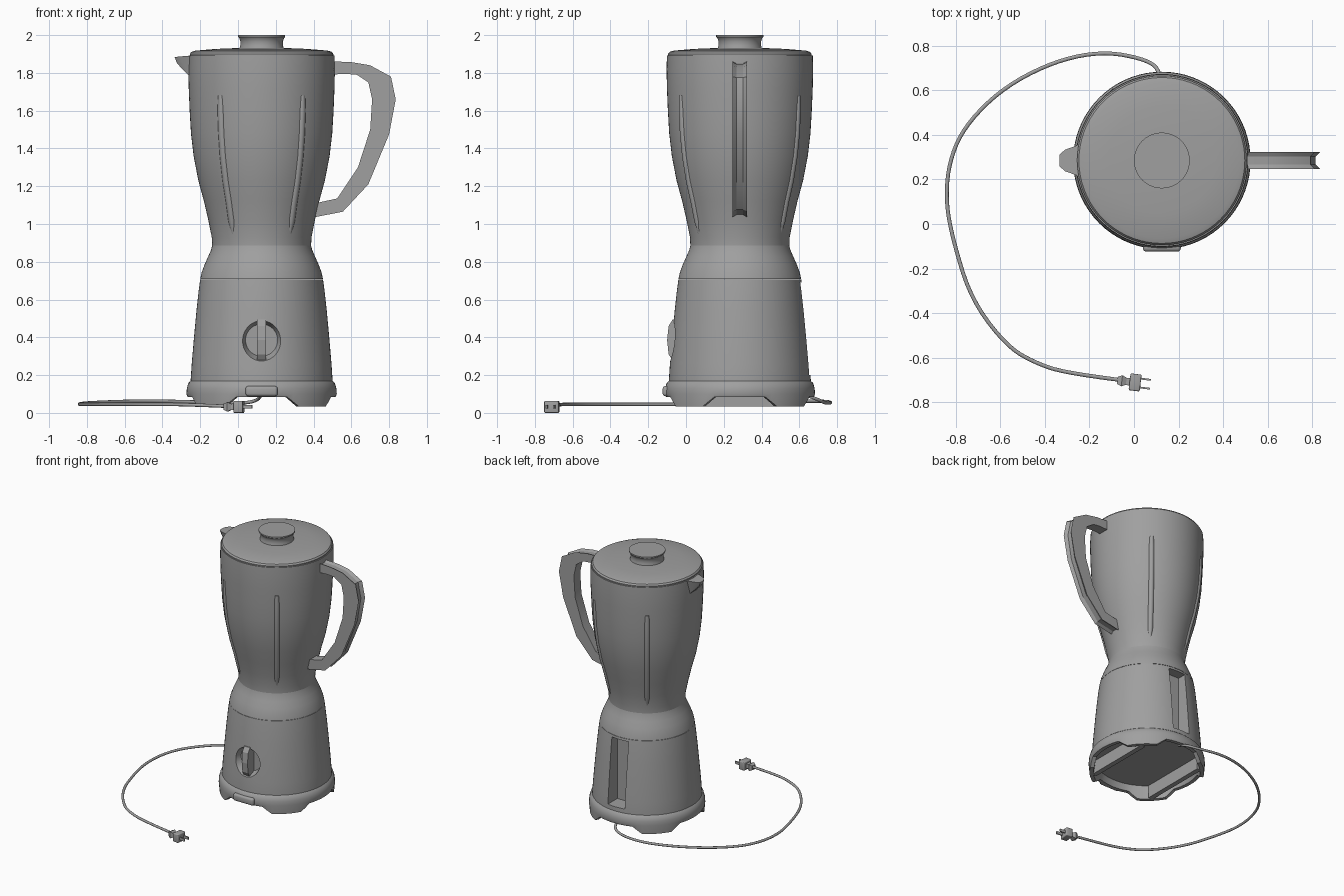
import bpy, bmesh, math
from mathutils import Vector

if "Cube" in bpy.data.objects:
    bpy.data.objects.remove(bpy.data.objects["Cube"])

CX, CY = 0.125, 0.285      # vertical axis of the appliance
SEG = 72

grey = bpy.data.materials.new("plain_grey")
grey.use_nodes = True
grey.diffuse_color = (0.35, 0.35, 0.35, 1)
grey.node_tree.nodes["Principled BSDF"].inputs["Base Color"].default_value = (0.35, 0.35, 0.35, 1)


def finish(name, bm, smooth=30):
    bmesh.ops.recalc_face_normals(bm, faces=bm.faces)
    me = bpy.data.meshes.new(name)
    bm.to_mesh(me)
    bm.free()
    ob = bpy.data.objects.new(name, me)
    bpy.context.collection.objects.link(ob)
    me.materials.append(grey)
    if smooth:
        select(ob)
        bpy.ops.object.shade_smooth_by_angle(angle=math.radians(smooth))
    return ob


def select(ob):
    bpy.ops.object.select_all(action='DESELECT')
    ob.select_set(True)
    bpy.context.view_layer.objects.active = ob


def loft(name, rings, smooth=30):
    """Skin closed rings of points and cap both ends."""
    bm = bmesh.new()
    loops = [[bm.verts.new(p) for p in ring] for ring in rings]
    for a, b in zip(loops, loops[1:]):
        for i in range(len(a)):
            j = (i + 1) % len(a)
            bm.faces.new((a[i], a[j], b[j], b[i]))
    bm.faces.new(loops[0])
    bm.faces.new(loops[-1])
    return finish(name, bm, smooth)


def circle(r, z, drop=None):
    ring = []
    for i in range(SEG):
        a = 2 * math.pi * i / SEG
        ring.append((CX + r * math.cos(a), CY + r * math.sin(a), z - (drop(a) if drop else 0)))
    return ring


def lathe(name, profile, smooth=30):
    return loft(name, [circle(r, z) for r, z in profile], smooth)


def box(name, lo, hi, bevel=0.0):
    bm = bmesh.new()
    bmesh.ops.create_cube(bm, size=1)
    for v in bm.verts:
        v.co = [(l + h) / 2 + c * (h - l) for l, h, c in zip(lo, hi, v.co)]
    if bevel:
        bmesh.ops.bevel(bm, geom=bm.edges[:], offset=bevel, segments=3, affect='EDGES', profile=0.5)
    return finish(name, bm)


def tube(name, points, radii, bevel, kind='NURBS'):
    cu = bpy.data.curves.new(name, 'CURVE')
    cu.dimensions = '3D'
    cu.bevel_depth = bevel
    cu.bevel_resolution = 3
    cu.use_fill_caps = True
    sp = cu.splines.new(kind)
    sp.points.add(len(points) - 1)
    for p, co, r in zip(sp.points, points, radii):
        p.co = (*co, 1)
        p.radius = r
    if kind == 'NURBS':
        sp.use_endpoint_u = True
        sp.order_u = 3
        sp.resolution_u = 5
    cu.materials.append(grey)
    ob = bpy.data.objects.new(name, cu)
    bpy.context.collection.objects.link(ob)
    select(ob)
    bpy.ops.object.convert(target='MESH')
    bpy.ops.object.shade_smooth_by_angle(angle=math.radians(40))


def cut(ob, cutter):
    mod = ob.modifiers.new("cut", 'BOOLEAN')
    mod.operation = 'DIFFERENCE'
    mod.solver = 'EXACT'
    mod.object = cutter
    cutter.hide_render = True
    select(ob)
    bpy.ops.object.modifier_apply(modifier=mod.name)
    bpy.data.objects.remove(cutter)


# Motor housing with a dial recess in front and a cord slot at the back
housing = lathe("motor_housing", [(0.376, 0.13), (0.376, 0.17), (0.370, 0.26), (0.358, 0.4),
                                  (0.345, 0.54), (0.333, 0.65), (0.325, 0.707)])
dial_cutter = loft("dial_cutter", [
    [(CX + r * math.cos(t * math.pi / 20), y, 0.385 + r * math.sin(t * math.pi / 20)) for t in range(40)]
    for r, y in ((0.125, -0.12), (0.085, -0.02))], 0)
cut(housing, dial_cutter)
cut(housing, box("slot_cutter", (CX - 0.07, 0.54, 0.2), (CX + 0.07, 0.8, 0.69)))
select(housing)
bpy.ops.object.shade_smooth_by_angle(angle=math.radians(30))

# Dial grip
grip = [(-0.015, 0.275), (-0.07, 0.275), (-0.092, 0.31), (-0.1, 0.385),
        (-0.092, 0.46), (-0.07, 0.495), (-0.015, 0.495)]
loft("dial_grip", [[(x, y, z) for y, z in grip] for x in (CX - 0.024, CX + 0.024)], 0)


# Base skirt whose lower edge drops into four feet on the diagonals
def foot_drop(a):
    off = abs((a % (math.pi / 2)) - math.pi / 4)
    t = (math.radians(25) - off) / math.radians(10)
    return 0.05 * min(1, max(0, t))


loft("base_skirt", [circle(0.35, 0.13), circle(0.365, 0.085, foot_drop), circle(0.392, 0.085, foot_drop),
                    circle(0.398, 0.1), circle(0.396, 0.13), circle(0.388, 0.158),
                    circle(0.374, 0.171)], 35)

# Runners under the base
for side, label in ((-1, "right"), (1, "left")):
    x = CX + side * 0.25
    box(label + "_runner", (x - 0.018, CY - 0.26, 0.035), (x + 0.018, CY + 0.26, 0.14))

# Plain front plate
box("front_plate", (CX - 0.085, -0.124, 0.088), (CX + 0.085, -0.08, 0.142), 0.015)

# Jar with its flared collar
jar = [(0.262, 0.885), (0.264, 0.93), (0.282, 1.02), (0.305, 1.12), (0.335, 1.23), (0.36, 1.36),
       (0.374, 1.48), (0.381, 1.6), (0.386, 1.72), (0.388, 1.82), (0.386, 1.892)]
lathe("jar_collar", [(0.325, 0.709), (0.317, 0.745), (0.302, 0.785), (0.282, 0.83), (0.268, 0.862), (0.262, 0.885)])
lathe("jar", jar)

# Four raised ribs that follow the jar wall
for n, deg in enumerate((55, 125, 235, 305)):
    a = math.radians(deg)
    path = [((r - 0.011) * math.cos(a) + CX, (r - 0.011) * math.sin(a) + CY, z) for r, z in jar[1:8]]
    path.append(((0.384 - 0.011) * math.cos(a) + CX, (0.384 - 0.011) * math.sin(a) + CY, 1.68))
    tube(f"jar_rib_{n + 1}", path, [0.4] + [1] * 6 + [0.8], 0.021, 'POLY')

# Lid and its cap
lathe("lid", [(0.38, 1.885), (0.38, 1.9), (0.372, 1.911), (0.35, 1.918), (0.24, 1.927), (0.12, 1.932)])
lathe("lid_cap", [(0.118, 1.925), (0.113, 1.945), (0.112, 1.965), (0.118, 1.983), (0.125, 1.991), (0.125, 2.0)])

# Pouring spout
bm = bmesh.new()
for x, w, z in ((-0.22, 0.08, 1.893), (-0.31, 0.048, 1.887), (-0.335, 0.025, 1.883),
                (-0.325, 0.02, 1.855), (-0.3, 0.03, 1.825), (-0.25, 0.04, 1.775), (-0.2, 0.05, 1.775)):
    for s in (-1, 1):
        bm.verts.new((x, CY + s * w, z))
bmesh.ops.convex_hull(bm, input=bm.verts)
finish("spout", bm)

# Handle with a shallow channel along its outer face
outer = [(0.47, 1.862), (0.6, 1.857), (0.7, 1.84), (0.81, 1.78), (0.835, 1.66), (0.80, 1.475),
         (0.69, 1.21), (0.555, 1.065), (0.40, 1.035)]
inner = [(0.47, 1.79), (0.57, 1.795), (0.63, 1.79), (0.69, 1.75), (0.71, 1.66), (0.70, 1.5),
         (0.635, 1.3), (0.525, 1.135), (0.40, 1.108)]
sections = []
for o, i in zip(outer, inner):
    o, i = Vector((o[0], CY, o[1])), Vector((i[0], CY, i[1]))
    w = Vector((0, 0.038, 0))
    sections.append([i - w, i + w, o + w, o.lerp(i, 0.16) + w * 0.45, o.lerp(i, 0.16) - w * 0.45, o - w])
loft("handle", sections, 25)

# Power cord
cord = [(0.12, 0.62, 0.1), (0.12, 0.69, 0.075), (0.05, 0.74, 0.05), (-0.14, 0.775, 0.055), (-0.36, 0.73, 0.062),
        (-0.59, 0.61, 0.062), (-0.76, 0.44, 0.055), (-0.83, 0.28, 0.05), (-0.845, 0.1, 0.045), (-0.81, -0.08, 0.045),
        (-0.73, -0.34, 0.045), (-0.57, -0.55, 0.045), (-0.44, -0.625, 0.045), (-0.3, -0.67, 0.045),
        (-0.06, -0.7, 0.035)]
tube("power_cord", cord, [1] * len(cord), 0.009)


# Plug, tilted slightly about its centre
def tilt(ob):
    ob.rotation_euler.z = math.radians(-7)
    ob.location = (0, -0.71, 0)


tilt(loft("plug_neck", [[(x, h * a, 0.032 + h * b) for a, b in ((-1, -1), (1, -1), (1, 1), (-1, 1))]
                        for x, h in ((-0.075, 0.016), (-0.055, 0.025), (-0.035, 0.016), (-0.015, 0.018))], 0))
tilt(box("plug_body", (-0.02, -0.038, 0.0), (0.03, 0.038, 0.064), 0.006))
for s in (-1, 1):
    tilt(box(f"plug_prong_{(s + 3) // 2}", (0.025, s * 0.02 - 0.004, 0.022), (0.075, s * 0.02 + 0.004, 0.042)))
